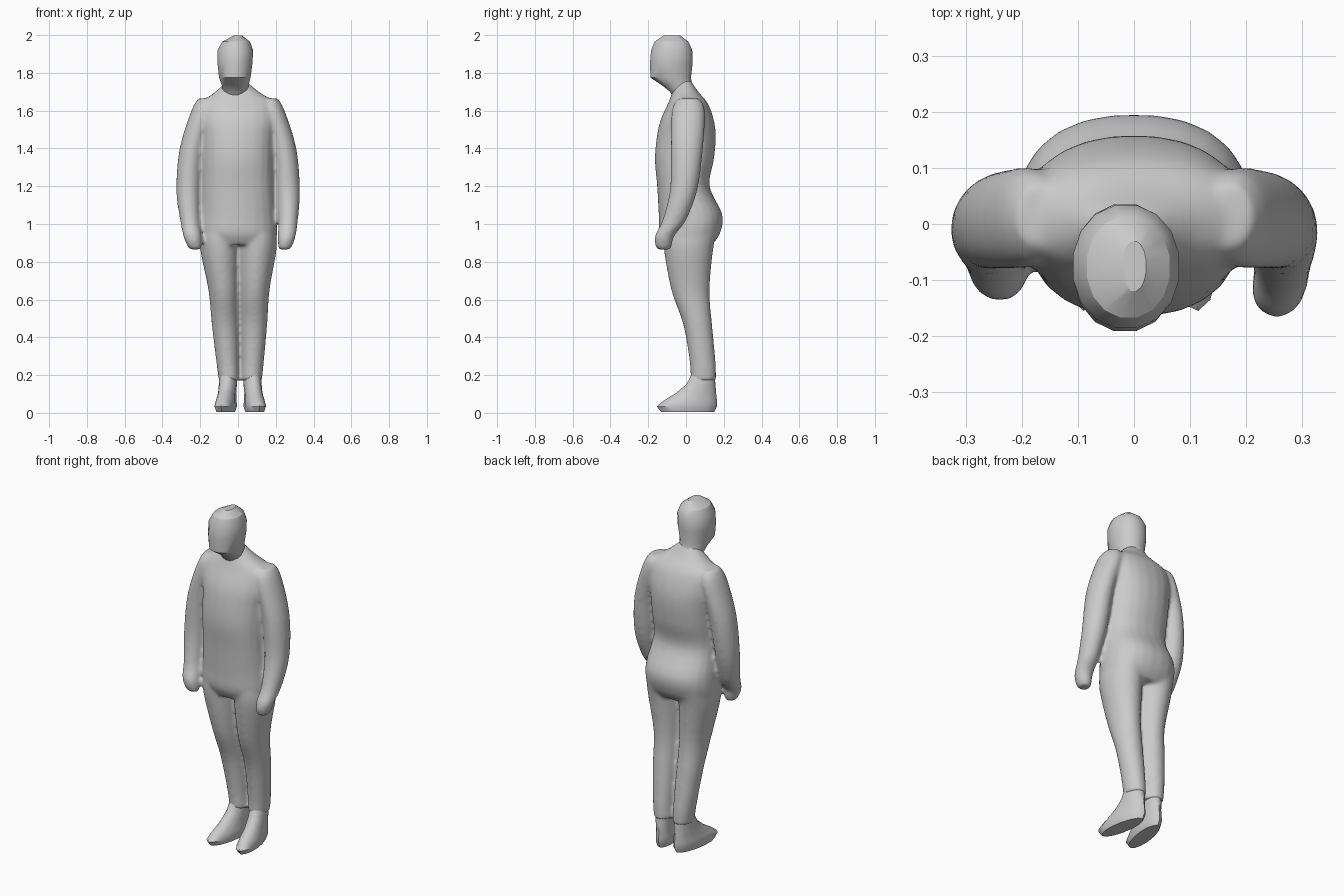
import bpy, bmesh, math
from mathutils import Vector, Matrix

if "Cube" in bpy.data.objects:
    bpy.data.objects.remove(bpy.data.objects["Cube"])


def refine(rows, steps):
    """Catmull-Rom interpolation between cross-sections."""
    if steps < 2:
        return rows
    out = []
    n = len(rows)
    for i in range(n - 1):
        p = [rows[max(0, min(n - 1, i + k))] for k in (-1, 0, 1, 2)]
        for s in range(steps):
            t = s / steps
            out.append([0.5 * (2 * b + (c - a) * t + (2 * a - 5 * b + 4 * c - d) * t * t
                               + (3 * b - a - 3 * c + d) * t ** 3)
                        for a, b, c, d in zip(*p)])
    return out + [rows[-1]]


def loft(bm, rows, sides=24, steps=4, power=2.0, matrix=Matrix()):
    """Closed tube through rows of (z, centre x, half width, front y, back y)."""
    rings = []
    for z, cx, rx, y0, y1 in refine(rows, steps):
        ring = []
        for i in range(sides):
            a = 2 * math.pi * (i + 0.5) / sides
            c, s = math.cos(a), math.sin(a)
            x = math.copysign(abs(c) ** (2 / power), c) * rx
            y = math.copysign(abs(s) ** (2 / power), s) * (y1 - y0) / 2
            ring.append(bm.verts.new(matrix @ Vector((cx + x, (y0 + y1) / 2 + y, z))))
        rings.append(ring)
    for r0, r1 in zip(rings, rings[1:]):
        for i in range(sides):
            j = (i + 1) % sides
            bm.faces.new((r0[i], r0[j], r1[j], r1[i]))
    bm.faces.new(rings[0])
    bm.faces.new(rings[-1])


def finish(bm, name, angle=None):
    bmesh.ops.recalc_face_normals(bm, faces=bm.faces[:])
    me = bpy.data.meshes.new(name)
    bm.to_mesh(me)
    bm.free()
    ob = bpy.data.objects.new(name, me)
    bpy.context.collection.objects.link(ob)
    if angle:
        bpy.ops.object.select_all(action='DESELECT')
        ob.select_set(True)
        bpy.context.view_layer.objects.active = ob
        bpy.ops.object.shade_smooth_by_angle(angle=math.radians(angle))
    return ob


# Clothed body: torso, legs and arms fused into one smooth skin
bm = bmesh.new()
torso = [(1.76, -.01, .05, -.04, .025), (1.70, -.005, .115, -.07, .065),
         (1.64, 0, .195, -.095, .115), (1.55, 0, .205, -.135, .148),
         (1.46, 0, .195, -.155, .158), (1.34, 0, .19, -.165, .148),
         (1.20, 0, .19, -.153, .125), (1.05, 0, .205, -.145, .193),
         (.95, 0, .208, -.14, .18), (.89, 0, .19, -.11, .14)]
loft(bm, torso, power=2.3)

leg = [(.98, .10, .10, -.12, .17), (.87, .10, .103, -.118, .145),
       (.65, .083, .079, -.078, .125), (.47, .077, .07, -.015, .138),
       (.28, .067, .06, .018, .156), (.17, .06, .054, .025, .16)]
arm = [(1.665, .17, .04, -.04, .07), (1.60, .185, .062, -.075, .10),
       (1.40, .243, .066, -.08, .09), (1.18, .264, .064, -.085, .06),
       (1.02, .265, .052, -.125, .0), (.94, .258, .048, -.163, -.06),
       (.885, .25, .038, -.163, -.075), (.865, .245, .028, -.15, -.085)]
for s in (-1, 1):
    loft(bm, [(z, s * x + .015 * (1 - z), r, a, b) for z, x, r, a, b in leg])
    rows = []
    for z, x, r, a, b in arm:
        k = max(0, 1.2 - z) * 3 if s < 0 else 0     # left hand rests closer in
        rows.append((z, s * (x - .02 * k), r, a + .035 * k, b + .02 * k))
    loft(bm, rows)
body = finish(bm, "clothed_body")
rm = body.modifiers.new("fuse", 'REMESH')
rm.mode = 'VOXEL'
rm.voxel_size = .011
rm.use_smooth_shade = True
sm = body.modifiers.new("soften", 'SMOOTH')
sm.factor = .5
sm.iterations = 6

# Head and neck, leaning forward, with faceted crown and flat chin underside
bm = bmesh.new()
head = [(1.60, -.01, .06, -.04, .06), (1.70, -.015, .068, -.085, .05),
        (1.735, -.015, .072, -.13, .035), (1.775, -.017, .085, -.19, .028),
        (1.85, -.016, .094, -.193, .037), (1.92, -.014, .096, -.187, .035),
        (1.965, -.01, .075, -.168, .015), (1.998, 0, .022, -.12, -.03)]
loft(bm, head, sides=16, steps=1, power=2.1)
finish(bm, "head", 30)

# Feet: ankle collar, sloping instep and flat sole, toes turned out
foot = [(.20, 0, .046, .027, .152), (.15, 0, .047, .0, .157),
        (.105, 0, .046, -.055, .16), (.065, 0, .052, -.12, .165),
        (.035, 0, .056, -.158, .165), (.005, 0, .046, -.135, .15)]
for s, name in ((-1, "left_foot"), (1, "right_foot")):
    bm = bmesh.new()
    pivot = Matrix.Translation((s * .062 + .012, .1, 0))
    turn = pivot @ Matrix.Rotation(s * math.radians(9), 4, 'Z') @ Matrix.Translation((0, -.1, 0))
    loft(bm, foot, sides=14, steps=1, matrix=turn)
    finish(bm, name, 40)
